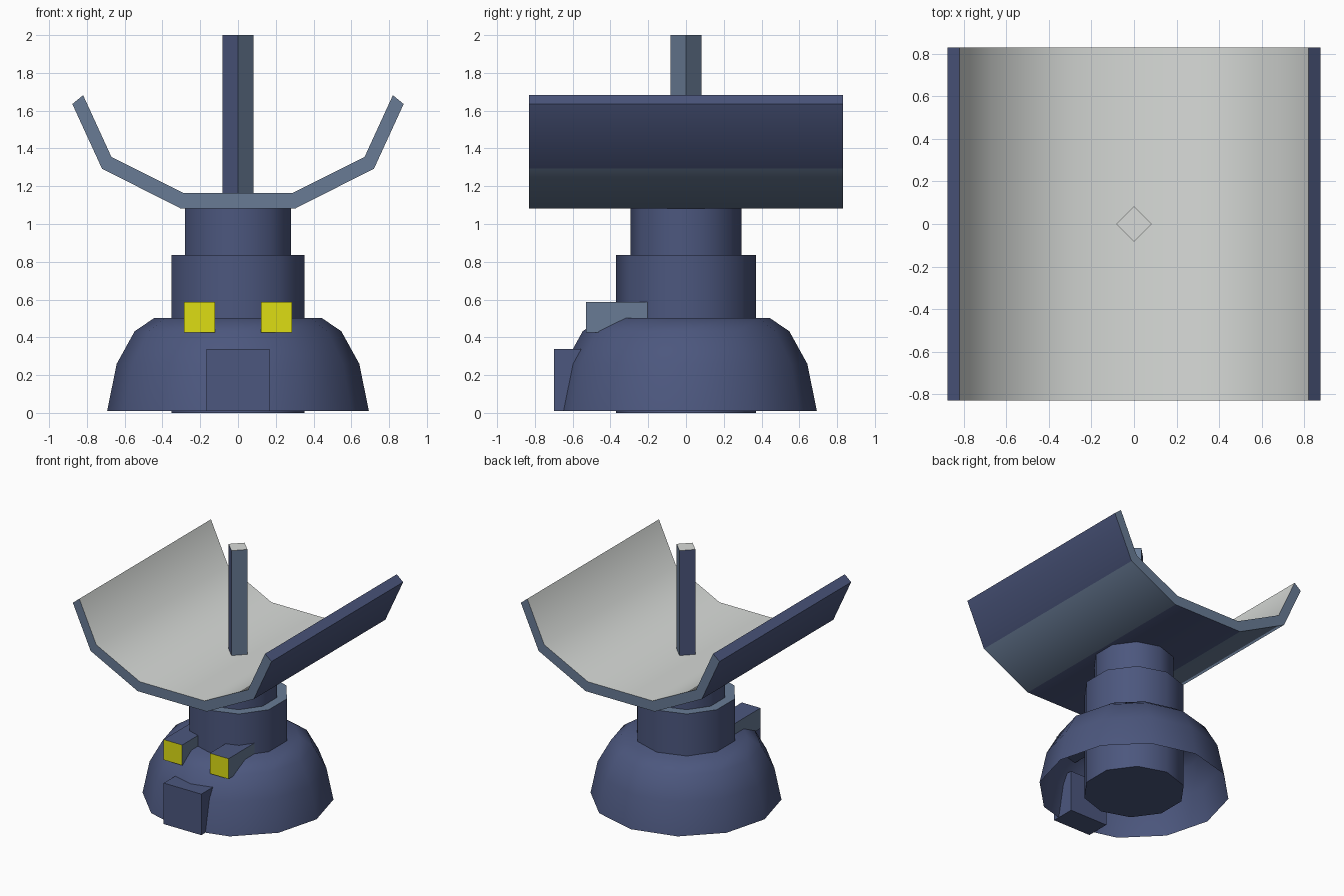
import bpy, bmesh, math
from mathutils import Vector

if "Cube" in bpy.data.objects:
    bpy.data.objects.remove(bpy.data.objects["Cube"])


def material(name, rgb):
    lin = [(c / 255 / 12.92) if c < 11 else ((c / 255 + 0.055) / 1.055) ** 2.4 for c in rgb]
    m = bpy.data.materials.new(name)
    m.diffuse_color = (*lin, 1)
    m.use_nodes = True
    m.node_tree.nodes["Principled BSDF"].inputs["Base Color"].default_value = m.diffuse_color
    return m


MATS = [material("navy", (76, 87, 126)), material("slate", (104, 123, 149)),
        material("light grey", (216, 219, 216)), material("yellow", (222, 222, 20))]
NAVY, SLATE, GREY, YELLOW = range(4)


def finish(name, bm, rule, smooth=True, solid=True):
    """Colour each face by a rule, then make the object."""
    if solid:
        bmesh.ops.recalc_face_normals(bm, faces=bm.faces[:])
    bm.normal_update()
    for f in bm.faces:
        f.material_index = rule(f)
    me = bpy.data.meshes.new(name)
    bm.to_mesh(me)
    bm.free()
    for m in MATS:
        me.materials.append(m)
    if smooth:
        me.shade_smooth()
        me.set_sharp_from_angle(angle=math.radians(40))
    ob = bpy.data.objects.new(name, me)
    bpy.context.collection.objects.link(ob)
    return ob


def lathe(name, profile, sides, rule, cap_bottom=True, smooth=True):
    """Stack of rings (radius, z) with one corner on the +y axis."""
    bm = bmesh.new()
    rings = []
    for r, z in profile:
        angs = [math.pi / 2 + 2 * math.pi * i / sides for i in range(sides)]
        rings.append([bm.verts.new((r * math.cos(a), r * math.sin(a), z)) for a in angs])
    for a, b in zip(rings, rings[1:]):
        for i in range(sides):
            j = (i + 1) % sides
            bm.faces.new((a[i], a[j], b[j], b[i]))
    bm.faces.new(rings[-1])
    if cap_bottom:
        bm.faces.new(rings[0][::-1])
    return finish(name, bm, rule, smooth, solid=False)


def box(name, lo, hi, rule):
    bm = bmesh.new()
    bmesh.ops.create_cube(bm, size=1)
    lo, hi = Vector(lo), Vector(hi)
    for v in bm.verts:
        v.co = [(lo[k] + hi[k]) / 2 + v.co[k] * (hi[k] - lo[k]) for k in range(3)]
    return finish(name, bm, rule, smooth=False)


# Domed base shell, open underneath
lathe("base_dome", [(0.693, 0.01), (0.642, 0.26), (0.547, 0.432), (0.444, 0.502)], 12,
      lambda f: NAVY, cap_bottom=False)

# Stepped column
lathe("lower_column", [(0.37, 0.0), (0.37, 0.837)], 10,
      lambda f: SLATE if f.normal.z > 0.9 else NAVY)
lathe("upper_column", [(0.295, 0.837), (0.295, 1.085)], 10, lambda f: NAVY)

# Front door block
box("door", (-0.166, -0.70, 0.01), (0.166, -0.51, 0.337), lambda f: NAVY)


# Two lamps with yellow fronts and slate sides
def lamp_rule(f):
    if f.normal.y < -0.5:
        return YELLOW
    return SLATE if abs(f.normal.x) > 0.5 else NAVY


for side, s in (("left", -1), ("right", 1)):
    xs = sorted((s * 0.122, s * 0.287))
    box(side + "_lamp", (xs[0], -0.53, 0.425), (xs[1], -0.2, 0.587), lamp_rule)

# Folded trough dish, extruded along y
outer = [(0.305, 1.083), (0.72, 1.293), (0.877, 1.635)]
inner = [(0.82, 1.682), (0.67, 1.355), (0.285, 1.163)]
half = outer + inner
section = half + [(-x, z) for x, z in reversed(half)]
bm = bmesh.new()
front = [bm.verts.new((x, -0.83, z)) for x, z in section]
back = [bm.verts.new((x, 0.83, z)) for x, z in section]
n = len(section)
for i in range(n):
    j = (i + 1) % n
    bm.faces.new((front[i], front[j], back[j], back[i]))
for ends in (front, back):
    bm.faces.new(ends)


def dish_rule(f):
    c, nn = f.calc_center_median(), f.normal
    if abs(nn.y) > 0.5:
        return SLATE
    if nn.z > 0 and c.z < 1.6:
        return GREY
    return SLATE if 1.1 < c.z < 1.3 else NAVY


finish("dish", bm, dish_rule)

# Square mast set cornerwise
lathe("mast", [(0.083, 1.15), (0.083, 2.0)], 4,
      lambda f: GREY if f.normal.z > 0.5 else SLATE if f.normal.x > 0.1 else NAVY, smooth=False)
